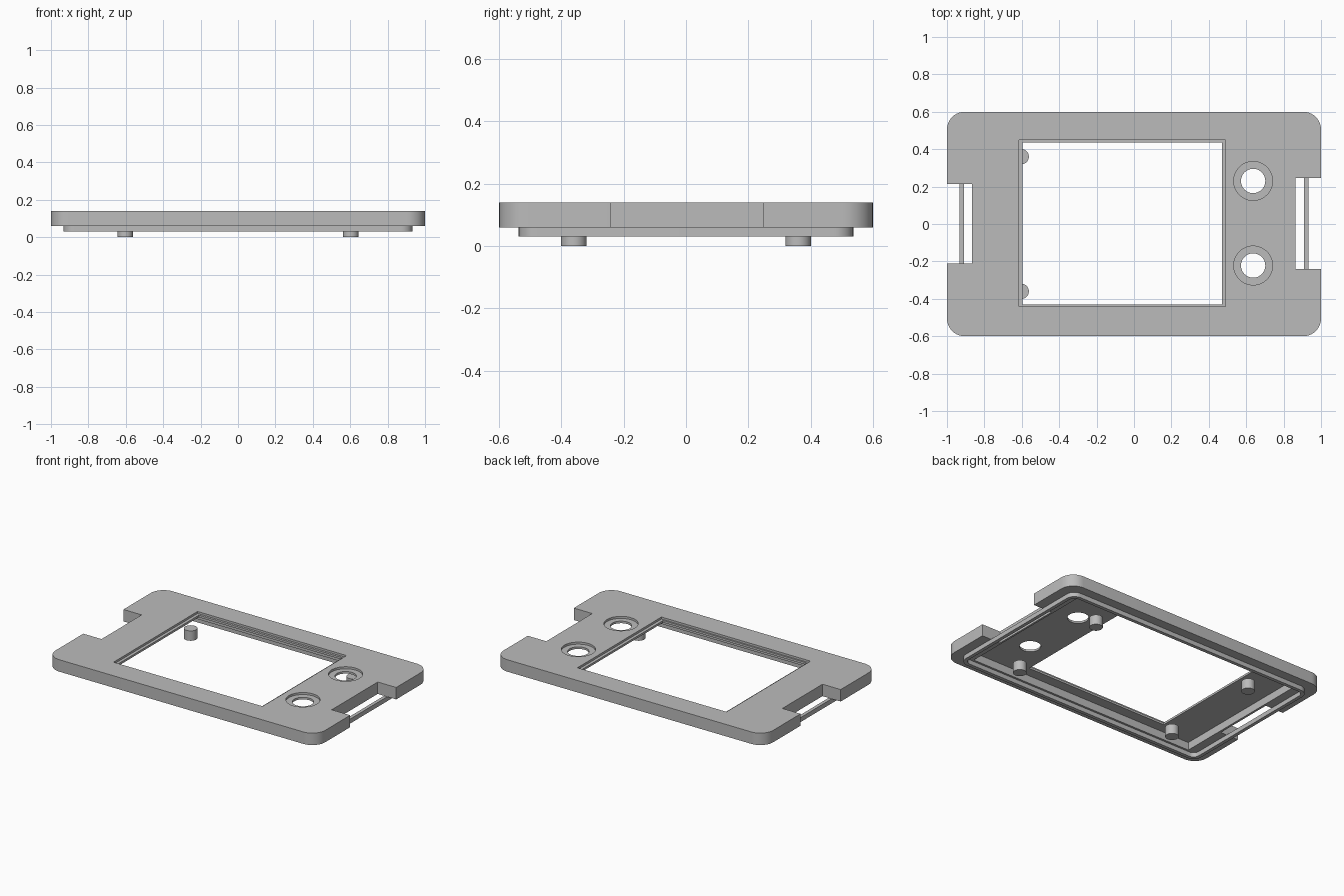
import bpy, bmesh, math

cube = bpy.data.objects.get("Cube")
if cube:
    bpy.data.objects.remove(cube, do_unlink=True)

grey = bpy.data.materials.new("plain grey")
grey.use_nodes = True
grey.diffuse_color = (0.5, 0.5, 0.5, 1)
grey.node_tree.nodes["Principled BSDF"].inputs["Base Color"].default_value = (0.5, 0.5, 0.5, 1)


def prism(name, outline, z0, z1):
    """Extrude a flat outline between two heights."""
    bm = bmesh.new()
    face = bm.faces.new([bm.verts.new((x, y, z0)) for x, y in outline])
    top = bmesh.ops.extrude_face_region(bm, geom=[face])["geom"]
    for v in top:
        if isinstance(v, bmesh.types.BMVert):
            v.co.z = z1
    bmesh.ops.recalc_face_normals(bm, faces=bm.faces)
    mesh = bpy.data.meshes.new(name)
    bm.to_mesh(mesh)
    bm.free()
    mesh.materials.append(grey)
    obj = bpy.data.objects.new(name, mesh)
    bpy.context.collection.objects.link(obj)
    return obj


def rect(x0, x1, y0, y1):
    return [(x0, y0), (x1, y0), (x1, y1), (x0, y1)]


def round_rect(hx, hy, r, steps=10):
    pts = []
    for k, (sx, sy) in enumerate([(1, 1), (-1, 1), (-1, -1), (1, -1)]):
        for i in range(steps + 1):
            a = math.pi / 2 * (k + i / steps)
            pts.append((sx * (hx - r) + r * math.cos(a), sy * (hy - r) + r * math.sin(a)))
    return pts


def circle(cx, cy, r, n=48):
    return [(cx + r * math.cos(2 * math.pi * i / n), cy + r * math.sin(2 * math.pi * i / n))
            for i in range(n)]


def cut(obj, outline, z0, z1):
    """Remove a prism from the object."""
    cutter = prism("cutter", outline, z0, z1)
    cutter.hide_render = True
    mod = obj.modifiers.new("cut", 'BOOLEAN')
    mod.operation = 'DIFFERENCE'
    mod.solver = 'EXACT'
    mod.object = cutter
    bpy.context.view_layer.objects.active = obj
    bpy.ops.object.modifier_apply(modifier=mod.name)
    bpy.data.objects.remove(cutter, do_unlink=True)


BOTTOM, TOP = 0.06, 0.14
FLOOR, LEDGE = 0.112, 0.126

# Cover plate with a pocket underneath
plate = prism("cover_plate", round_rect(1, 0.6, 0.095), BOTTOM, TOP)
cut(plate, rect(-0.85, 0.85, -0.5, 0.5), 0, FLOOR)

# Stepped screen window
cut(plate, rect(-0.615, 0.49, -0.44, 0.45), LEDGE, 0.2)
cut(plate, rect(-0.595, 0.47, -0.43, 0.435), 0, 0.2)

# Stepped button holes
for y in (0.23, -0.222):
    cut(plate, circle(0.637, y, 0.104), LEDGE, 0.2)
    cut(plate, circle(0.637, y, 0.065), 0, 0.2)

# End notches
cut(plate, rect(-1.1, -0.865, -0.21, 0.215), 0, 0.2)
cut(plate, rect(0.863, 1.1, -0.24, 0.247), 0, 0.2)

# Thin locating lip below the plate
lip = prism("locating_lip", round_rect(0.933, 0.537, 0.06), 0.03, BOTTOM)
cut(lip, round_rect(0.91, 0.514, 0.04), 0, 0.2)

parts = [plate, lip]

# Four short pegs
for sx, side in ((-1, "right"), (1, "left")):
    for sy, end in ((-1, "front"), (1, "back")):
        parts.append(prism(f"peg_{end}_{side}", circle(sx * 0.603, sy * 0.36, 0.041, 32), 0, 0.066))

# Smooth the round walls, keep edges sharp
bpy.ops.object.select_all(action='DESELECT')
for p in parts:
    p.select_set(True)
bpy.context.view_layer.objects.active = plate
bpy.ops.object.shade_smooth_by_angle(angle=math.radians(30))
